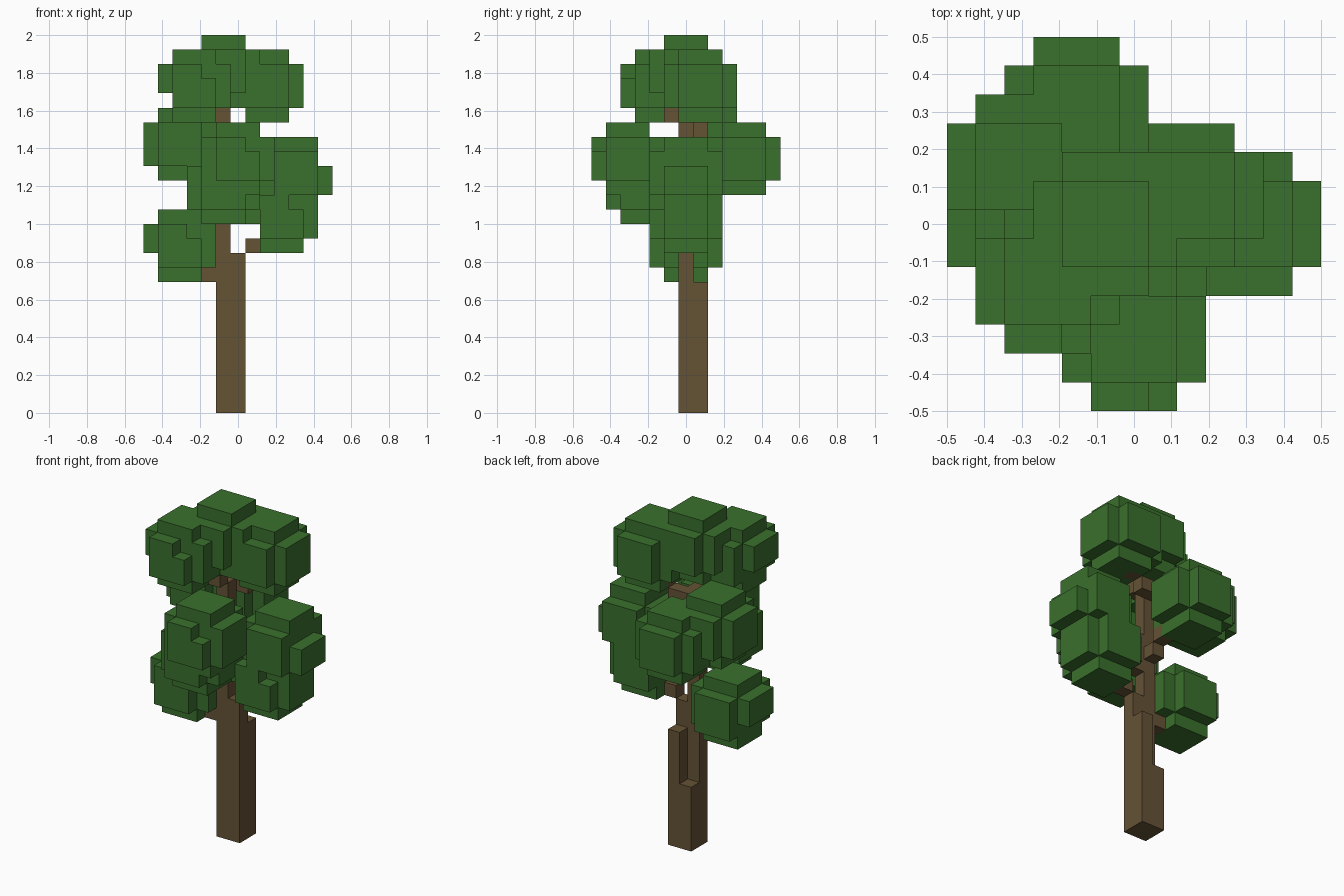
import bpy
import bmesh
from mathutils import Vector

cube = bpy.data.objects.get("Cube")
if cube:
    bpy.data.objects.remove(cube, do_unlink=True)

UNIT = 2 / 26                       # edge of one block
HALF = 13 / 2                       # half the plan width, in blocks
SIDES = [Vector(v) for v in ((1, 0, 0), (-1, 0, 0), (0, 1, 0),
                             (0, -1, 0), (0, 0, 1), (0, 0, -1))]


def make_material(name, colour):
    mat = bpy.data.materials.new(name)
    mat.use_nodes = True
    mat.diffuse_color = colour
    mat.node_tree.nodes["Principled BSDF"].inputs["Base Color"].default_value = colour
    return mat


def column(x, y, z0, z1):
    return {(x, y, z) for z in range(z0, z1)}


def clump(cx, cy, cz, missing=()):
    """Rounded ball of blocks, five across; missing(dx, dy, dz) rules carve notches."""
    span = range(-2, 3)
    return {(cx + i, cy + j, cz + k) for i in span for j in span for k in span
            if i * i + j * j + k * k <= 6
            and not any(rule(i, j, k) for rule in missing)}


def block_object(name, cells, solid, mat):
    """Outer skin of a set of blocks, skipping faces against other solid blocks."""
    bm = bmesh.new()
    for cell in cells:
        centre = Vector(cell) + Vector((0.5 - HALF, 0.5 - HALF, 0.5))
        for n in SIDES:
            if tuple(int(a + b) for a, b in zip(cell, n)) in solid:
                continue
            u = Vector((n.y, n.z, n.x))
            v = n.cross(u)
            corners = [centre + (n + a * u + b * v) / 2
                       for a, b in ((-1, -1), (1, -1), (1, 1), (-1, 1))]
            bm.faces.new([bm.verts.new(c * UNIT) for c in corners])
    bmesh.ops.remove_doubles(bm, verts=bm.verts, dist=UNIT / 100)
    mesh = bpy.data.meshes.new(name)
    bm.to_mesh(mesh)
    bm.free()
    mesh.materials.append(mat)
    bpy.context.collection.objects.link(bpy.data.objects.new(name, mesh))


bark = make_material("bark brown", (0.130, 0.084, 0.036, 1))
leaf = make_material("leaf green", (0.042, 0.162, 0.026, 1))

# Trunk: four columns ending at different heights
trunk = (column(5, 6, 0, 20) | column(6, 6, 0, 11)
         | column(6, 7, 0, 9) | column(5, 7, 0, 5))

# Branches reaching into the foliage
branches = {
    "low_branch": {(4, 6, 9), (4, 6, 10)},
    "right_branch": {(7, 6, 11), (8, 6, 12)},
    "middle_branch": column(6, 6, 13, 16),
    "back_branch": {(5, 7, 14), (5, 8, 15)},
    "upper_branch": {(5, 7, 19), (6, 7, 19), (7, 7, 20)},
    "front_branch": {(5, 5, 20), (5, 5, 21)},
}

# Notches in the leaf balls
under_left = lambda i, j, k: i == -2 and k == -1
over_right = lambda i, j, k: i == 2 and k == 1
front_corner = lambda i, j, k: (i, j, k) == (1, -2, 1)

# Leaf balls
clumps = {
    "low_foliage": clump(2, 6, 11, [under_left, front_corner]),
    "side_foliage": clump(2, 8, 18),
    "back_foliage": clump(4, 10, 17),
    "front_foliage": clump(6, 2, 17, [front_corner]),
    "front_lower_foliage": clump(5, 3, 15),
    "outer_foliage": clump(10, 6, 16, [over_right]),
    "outer_lower_foliage": clump(9, 6, 13, [under_left, front_corner]),
    "crown_front_foliage": clump(3, 4, 22, [under_left, front_corner]),
    "crown_side_foliage": clump(8, 7, 22),
    "crown_top_foliage": clump(5, 6, 23),
}

solid = set(trunk).union(*branches.values(), *clumps.values())
used = set()
for name, cells, mat in ([("trunk", trunk, bark)]
                         + [(n, c, bark) for n, c in branches.items()]
                         + [(n, c, leaf) for n, c in clumps.items()]):
    block_object(name, sorted(cells - used), solid, mat)
    used |= cells
